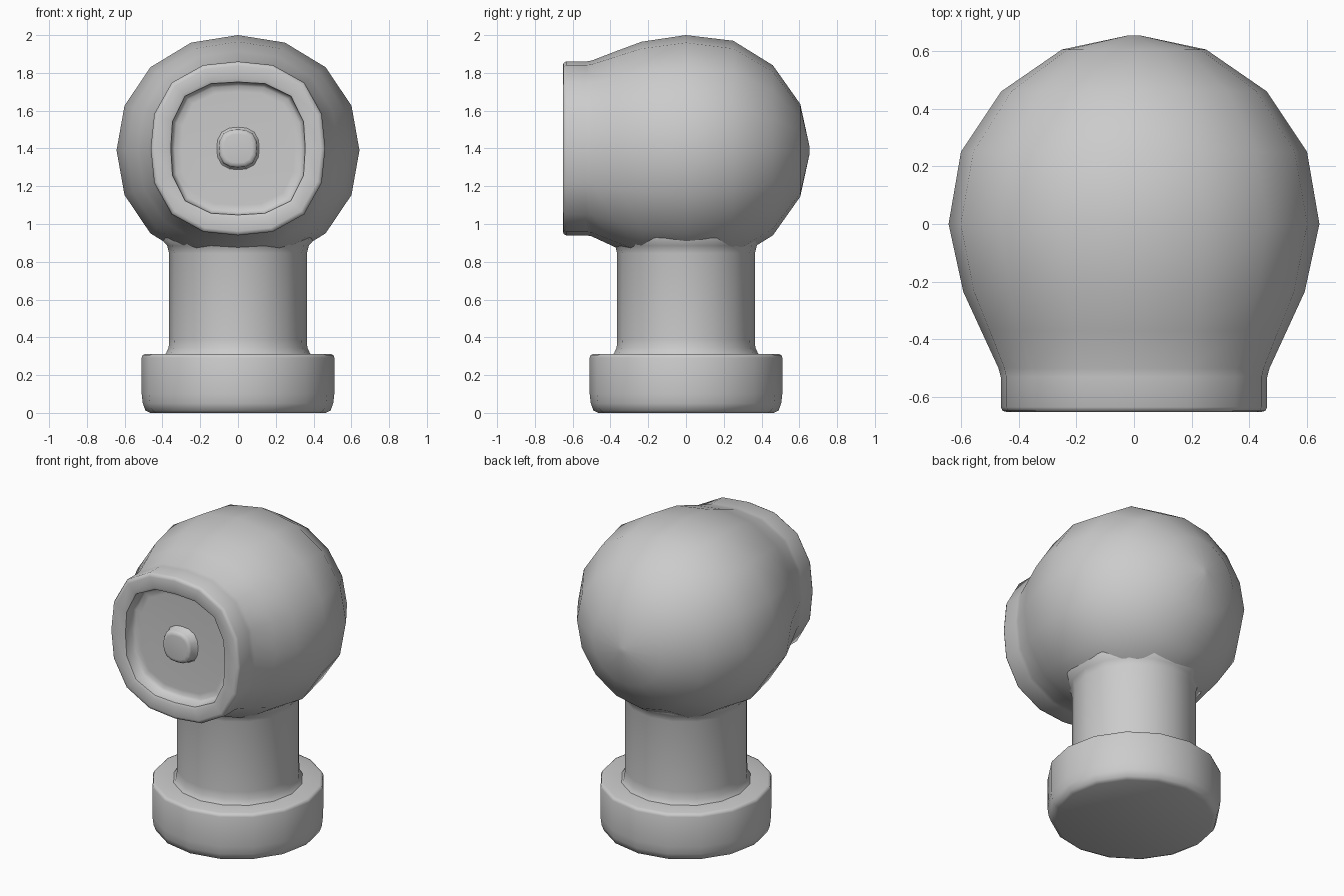
import bpy, bmesh, math

if "Cube" in bpy.data.objects:
    bpy.data.objects.remove(bpy.data.objects["Cube"])

SEG = 16


def superellipse(a, b, n):
    """Points of a rounded-square loop; n = 2 is a circle."""
    pts = []
    for i in range(SEG):
        t = 2 * math.pi * i / SEG
        c, s = math.cos(t), math.sin(t)
        k = (abs(c) ** n + abs(s) ** n) ** (-1 / n)
        pts.append((a * c * k, b * s * k))
    return pts


def loft(name, loops):
    """Skin a list of equal-length loops and cap both ends."""
    bm = bmesh.new()
    rings = [[bm.verts.new(p) for p in loop] for loop in loops]
    for r0, r1 in zip(rings, rings[1:]):
        for i in range(SEG):
            j = (i + 1) % SEG
            bm.faces.new((r0[i], r0[j], r1[j], r1[i]))
    bm.faces.new(rings[0])
    bm.faces.new(rings[-1])
    bmesh.ops.recalc_face_normals(bm, faces=bm.faces)
    mesh = bpy.data.meshes.new(name)
    bm.to_mesh(mesh)
    bm.free()
    obj = bpy.data.objects.new(name, mesh)
    bpy.context.collection.objects.link(obj)
    bpy.ops.object.select_all(action='DESELECT')
    obj.select_set(True)
    bpy.context.view_layer.objects.active = obj
    bpy.ops.object.shade_smooth_by_angle(angle=math.radians(55))
    return obj


def loft_y(name, rows):
    """Rows of (y, half width, half height, centre z, roundness)."""
    return loft(name, [[(x, y, cz + z) for x, z in superellipse(a, b, n)]
                       for y, a, b, cz, n in rows])


def turned(name, profile):
    """Rows of (radius, z) turned about the z axis."""
    return loft(name, [[(x, y, z) for x, y in superellipse(r, r, 2)]
                       for r, z in profile])


# Ball head blending into the squarish snout with a recessed face
loft_y("head", [
    (0.654, 0.02, 0.02, 1.39, 2),
    (0.605, 0.25, 0.245, 1.39, 2),
    (0.46, 0.46, 0.45, 1.39, 2),
    (0.25, 0.60, 0.58, 1.39, 2.05),
    (0.0, 0.643, 0.61, 1.39, 2.12),
    (-0.235, 0.592, 0.575, 1.39, 2.15),
    (-0.37, 0.53, 0.52, 1.395, 2.25),
    (-0.50, 0.47, 0.465, 1.40, 2.45),
    (-0.53, 0.462, 0.46, 1.40, 2.5),
    (-0.635, 0.462, 0.46, 1.40, 2.5),
    (-0.648, 0.455, 0.453, 1.40, 2.5),
    (-0.652, 0.44, 0.438, 1.40, 2.5),
    (-0.652, 0.37, 0.37, 1.40, 2.8),
    (-0.645, 0.356, 0.352, 1.40, 2.9),
    (-0.585, 0.35, 0.346, 1.40, 2.9),
    (-0.572, 0.335, 0.331, 1.40, 2.9),
    (-0.57, 0.30, 0.30, 1.40, 2.9),
])

# Small button in the middle of the recess
loft_y("front_button", [
    (-0.565, 0.12, 0.12, 1.40, 2.6),
    (-0.575, 0.105, 0.105, 1.40, 2.6),
    (-0.62, 0.10, 0.10, 1.40, 2.7),
    (-0.632, 0.092, 0.092, 1.40, 2.7),
    (-0.635, 0.075, 0.075, 1.40, 2.7),
])

# Neck flaring into the head above and the base below
turned("neck", [
    (0.40, 0.29), (0.38, 0.318), (0.367, 0.345), (0.365, 0.39),
    (0.365, 0.845), (0.375, 0.885), (0.41, 0.925), (0.40, 0.97),
])

# Round foot with softened edges
turned("base", [
    (0.465, 0.0), (0.49, 0.012), (0.504, 0.05), (0.51, 0.10),
    (0.51, 0.292), (0.505, 0.306), (0.49, 0.312), (0.30, 0.312),
])
